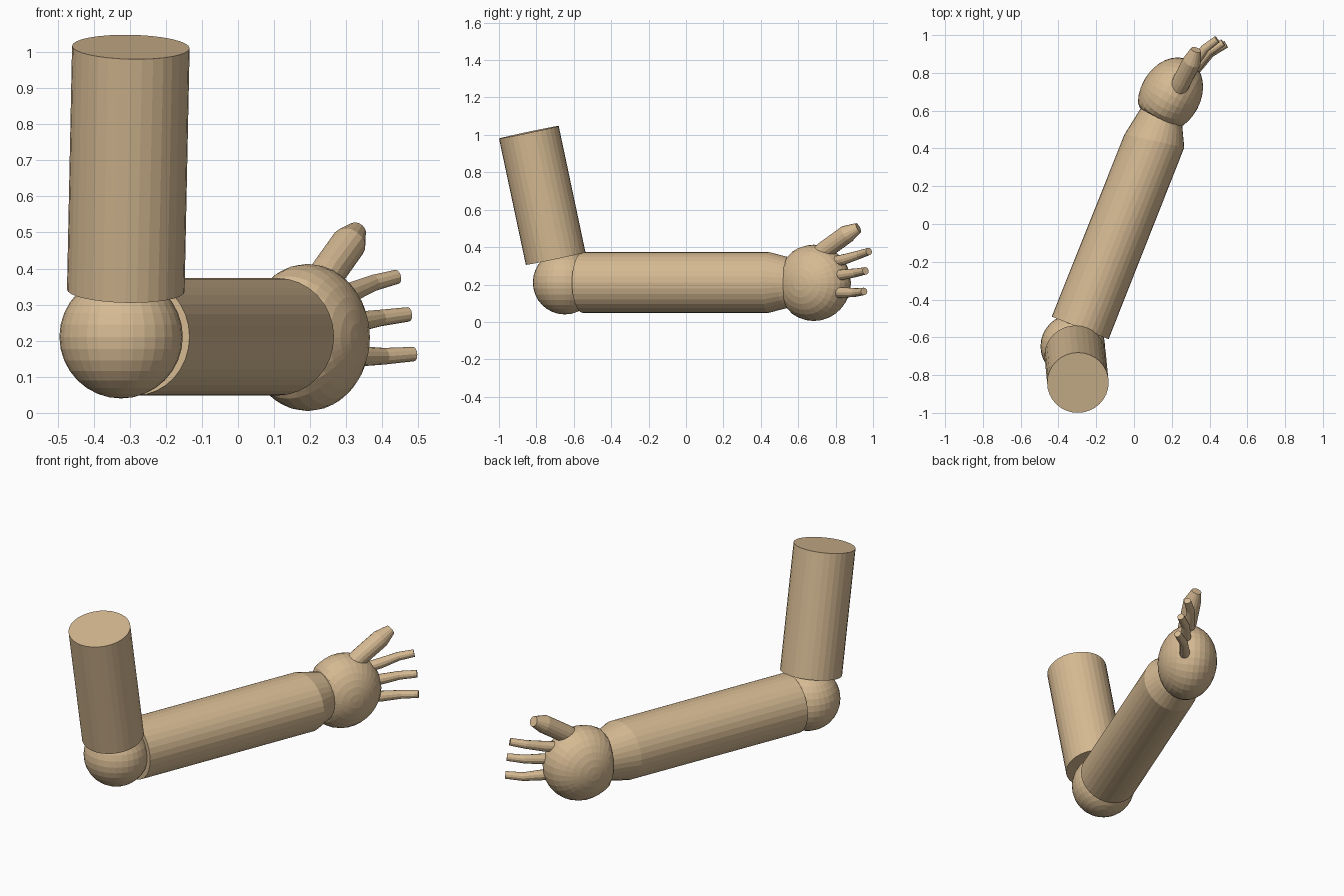
import bpy, bmesh, math
from mathutils import Vector, Matrix

if "Cube" in bpy.data.objects:
    bpy.data.objects.remove(bpy.data.objects["Cube"])

skin = bpy.data.materials.new("tan")
skin.diffuse_color = (0.67, 0.49, 0.29, 1)
skin.use_nodes = True
skin.node_tree.nodes["Principled BSDF"].inputs["Base Color"].default_value = skin.diffuse_color


def finish(name, bm):
    bmesh.ops.recalc_face_normals(bm, faces=bm.faces[:])
    me = bpy.data.meshes.new(name)
    bm.to_mesh(me)
    bm.free()
    me.materials.append(skin)
    ob = bpy.data.objects.new(name, me)
    bpy.context.collection.objects.link(ob)
    return ob


def tube(name, rings, n=32):
    """Capped tube; each ring is (centre, axis, side radius, upright radius)."""
    bm = bmesh.new()
    loops = []
    for c, axis, rs, ru in rings:
        axis = Vector(axis).normalized()
        ref = Vector((0, 0, 1)) if abs(axis.z) < 0.85 else Vector((0, 1, 0))
        side = axis.cross(ref).normalized()
        up = side.cross(axis)
        loops.append([bm.verts.new(Vector(c)
                      + side * rs * math.cos(2 * math.pi * i / n)
                      + up * ru * math.sin(2 * math.pi * i / n)) for i in range(n)])
    for a, b in zip(loops, loops[1:]):
        for i in range(n):
            j = (i + 1) % n
            bm.faces.new((a[i], a[j], b[j], b[i]))
    bm.faces.new(loops[0])
    bm.faces.new(loops[-1])
    return finish(name, bm)


def digit(name, pts, radii, n=12):
    """Bent finger: tube swept through points."""
    p = [Vector(q) for q in pts]
    rings = []
    for i, r in enumerate(radii):
        axis = p[min(i + 1, len(p) - 1)] - p[max(i - 1, 0)]
        rings.append((p[i], axis, r, r))
    return tube(name, rings, n)


# upper arm
top, low = Vector((-0.297, -0.84, 1.014)), Vector((-0.311, -0.697, 0.339))
tube("upper_arm", [(low, top - low, 0.163, 0.163), (top, top - low, 0.163, 0.163)])

# elbow ball
bm = bmesh.new()
bmesh.ops.create_uvsphere(bm, u_segments=32, v_segments=16, radius=0.171,
                          matrix=Matrix.Translation((-0.324, -0.648, 0.211)))
finish("elbow", bm)

# forearm with a tapered wrist
tube("forearm", [
    ((-0.285, -0.55, 0.211), (0.37, 0.93, 0), 0.162, 0.163),
    ((0.108, 0.44, 0.211), (0.22, 0.98, 0), 0.162, 0.163),
    ((0.146, 0.548, 0.211), (0.48, 0.877, 0), 0.128, 0.135),
    ((0.165, 0.60, 0.211), (0.48, 0.877, 0), 0.10, 0.11),
])

# palm: ellipsoid with its wrist end pressed flat
a = math.atan2(-0.48, 0.877)
bm = bmesh.new()
bmesh.ops.create_uvsphere(bm, u_segments=32, v_segments=16, radius=1,
                          matrix=Matrix.Rotation(math.pi / 2, 4, 'Y'))
for v in bm.verts:
    v.co = Vector((v.co.x * 0.160, v.co.y * 0.209, v.co.z * 0.204))
    if v.co.y < -0.13:
        v.co.y = -0.13 + (v.co.y + 0.13) * 0.3
bmesh.ops.transform(bm, verts=bm.verts, matrix=Matrix.Translation((0.193, 0.683, 0.209))
                    @ Matrix.Rotation(a, 4, 'Z'))
finish("palm", bm)

# thumb
digit("thumb", [(0.215, 0.68, 0.335), (0.25, 0.75, 0.39), (0.307, 0.86, 0.47),
                (0.328, 0.922, 0.503)], [0.048, 0.049, 0.049, 0.028], 16)

# three fingers
paths = {
    "upper_finger": [(0.23, 0.74, 0.31), (0.315, 0.848, 0.335), (0.375, 0.928, 0.36), (0.44, 0.978, 0.377)],
    "middle_finger": [(0.25, 0.74, 0.24), (0.335, 0.84, 0.253), (0.395, 0.91, 0.263), (0.472, 0.96, 0.273)],
    "lower_finger": [(0.25, 0.74, 0.157), (0.34, 0.835, 0.157), (0.405, 0.905, 0.157), (0.487, 0.952, 0.163)],
}
for name, pts in paths.items():
    digit(name, pts, [0.029, 0.028, 0.023, 0.02])
